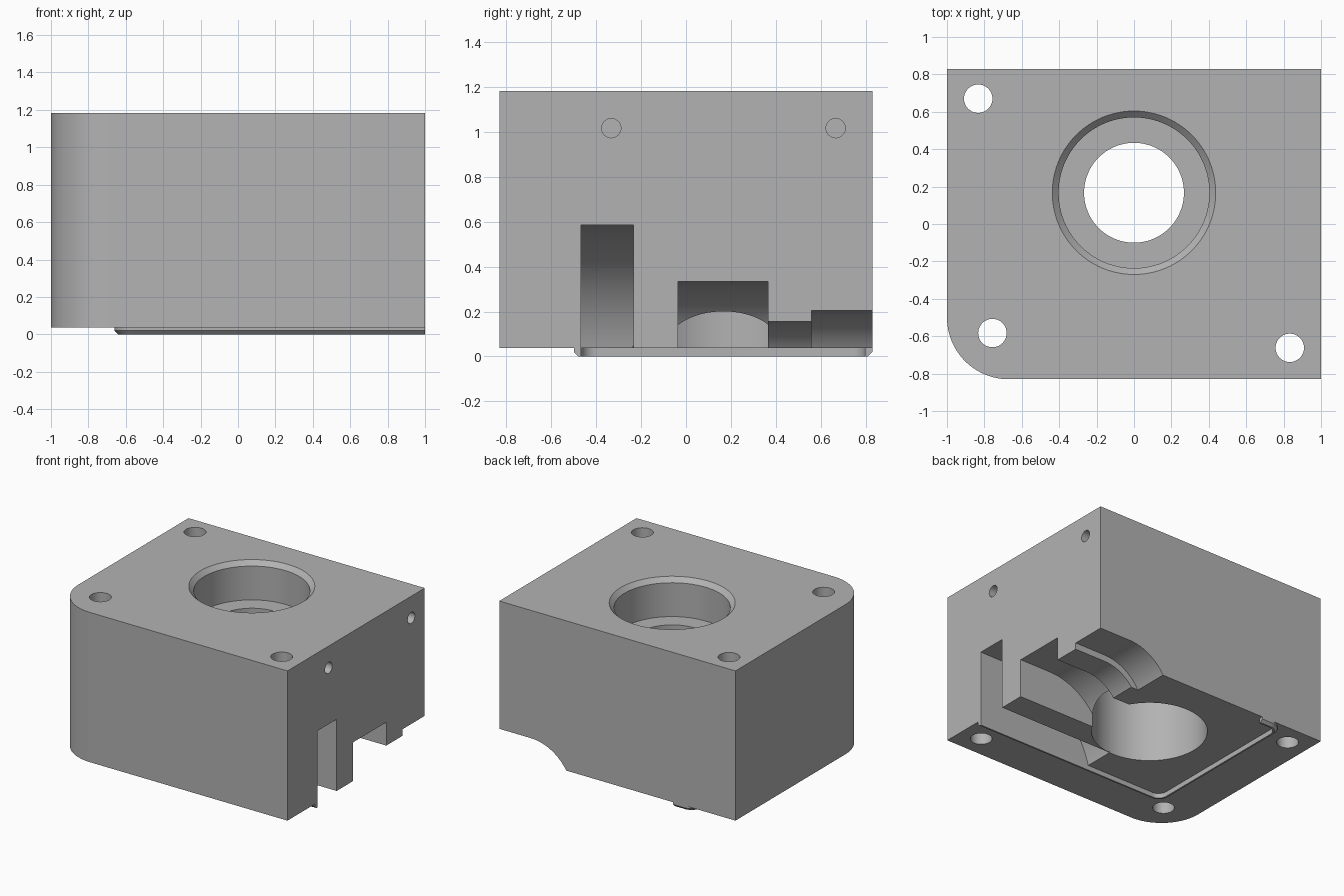
import bpy, bmesh, math
from mathutils import Vector

cube = bpy.data.objects.get("Cube")
if cube:
    bpy.data.objects.remove(cube, do_unlink=True)

grey = bpy.data.materials.new("housing grey")
grey.use_nodes = True
GREY = (0.45, 0.45, 0.45, 1)
grey.diffuse_color = GREY
grey.node_tree.nodes["Principled BSDF"].inputs["Base Color"].default_value = GREY

BASE, TOP = 0.037, 1.183
HX, HY = 1.0, 0.83
BORE_Y = 0.167


def loft(name, rings):
    """Solid skinned through closed rings of points, capped at both ends."""
    bm = bmesh.new()
    rows = [[bm.verts.new(p) for p in ring] for ring in rings]
    n = len(rows[0])
    for a, b in zip(rows, rows[1:]):
        for i in range(n):
            j = (i + 1) % n
            bm.faces.new((a[i], a[j], b[j], b[i]))
    bm.faces.new(rows[0])
    bm.faces.new(rows[-1])
    bmesh.ops.recalc_face_normals(bm, faces=bm.faces)
    mesh = bpy.data.meshes.new(name)
    bm.to_mesh(mesh)
    bm.free()
    mesh.materials.append(grey)
    obj = bpy.data.objects.new(name, mesh)
    bpy.context.collection.objects.link(obj)
    return obj


def arc(cx, cy, r, start, end, steps):
    """Points on an arc, angles in degrees."""
    angles = [math.radians(start + (end - start) * i / steps) for i in range(steps + 1)]
    return [(cx + r * math.cos(a), cy + r * math.sin(a)) for a in angles]


def lathe(name, x, y, profile, segments):
    """Upright turned solid from (radius, height) pairs."""
    return loft(name, [[(px, py, z) for px, py in arc(x, y, r, 0, 360, segments)[:-1]]
                       for r, z in profile])


def activate(obj):
    bpy.ops.object.select_all(action="DESELECT")
    obj.select_set(True)
    bpy.context.view_layer.objects.active = obj


def cut(target, cutter):
    """Subtract the cutter, then discard it."""
    mod = target.modifiers.new("cut", "BOOLEAN")
    mod.operation = "DIFFERENCE"
    mod.solver = "EXACT"
    mod.object = cutter
    activate(target)
    bpy.ops.object.modifier_apply(modifier=mod.name)
    bpy.data.objects.remove(cutter, do_unlink=True)


# Block with one rounded front corner
R = 0.33
outline = [(HX, -HY), (HX, HY), (-HX, HY)] + arc(-HX + R, -HY + R, R, 180, 270, 24)
housing = loft("housing", [[(x, y, z) for x, y in outline] for z in (BASE, TOP)])

# Stepped bore: bearing seats above and below a narrower web, chamfered mouth
SEAT, WEB, MOUTH = 0.403, 0.267, 0.437
cut(housing, lathe("bore_cutter", 0, BORE_Y, [
    (SEAT, -0.1), (SEAT, 0.65), (WEB, 0.65), (WEB, 0.89),
    (SEAT, 0.89), (SEAT, TOP - 0.034), (MOUTH, TOP), (MOUTH, TOP + 0.1)], 96))

# Gear clearance slots: round inner end, flat run out through the side
AXIS_X, AXIS_Z = 0.735, -0.15
for y0, y1, height in [(-0.467, -0.235, 0.585), (-0.035, 0.365, 0.333),
                       (0.3, 0.6, 0.155), (0.56, 0.9, 0.205)]:
    profile = [(1.1, AXIS_Z), (1.1, height)]
    profile += arc(AXIS_X, AXIS_Z, height - AXIS_Z, 90, 180, 32)
    cut(housing, loft("slot_cutter", [[(x, y, z) for x, z in profile] for y in (y0, y1)]))

# Vertical bolt holes
for x, y in [(-0.833, 0.67), (-0.757, -0.583), (0.833, -0.662)]:
    cut(housing, lathe("bolt_hole_cutter", x, y, [(0.076, -0.1), (0.076, 1.3)], 40))

# Blind screw holes in the side
for y in (-0.333, 0.667):
    circle = arc(y, 1.017, 0.043, 0, 360, 32)[:-1]
    cut(housing, loft("screw_hole_cutter", [[(x, cy, cz) for cy, cz in circle]
                                            for x in (0.65, 1.1)]))

# Locating lip under the block: chamfered strip swept round two corners
LIP_R = 0.1
left, front, back = -0.66, -0.5, HY
path = [(Vector((HX, front)), Vector((0, 1)))]
for cy, start, end in [(front + LIP_R, 270, 180), (back - LIP_R, 180, 90)]:
    centre = Vector((left + LIP_R, cy))
    for p in arc(centre.x, centre.y, LIP_R, start, end, 14):
        path.append((Vector(p), (centre - Vector(p)).normalized()))
path.append((Vector((-0.47, back)), Vector((0, -1))))
section = [(0, BASE), (0, 0.02), (0.02, 0), (0.033, 0), (0.033, BASE)]
lip = loft("locating_lip", [[(*(p + n * d), z) for d, z in section] for p, n in path])

for obj in (housing, lip):
    activate(obj)
    bpy.ops.object.shade_smooth_by_angle(angle=math.radians(25))
